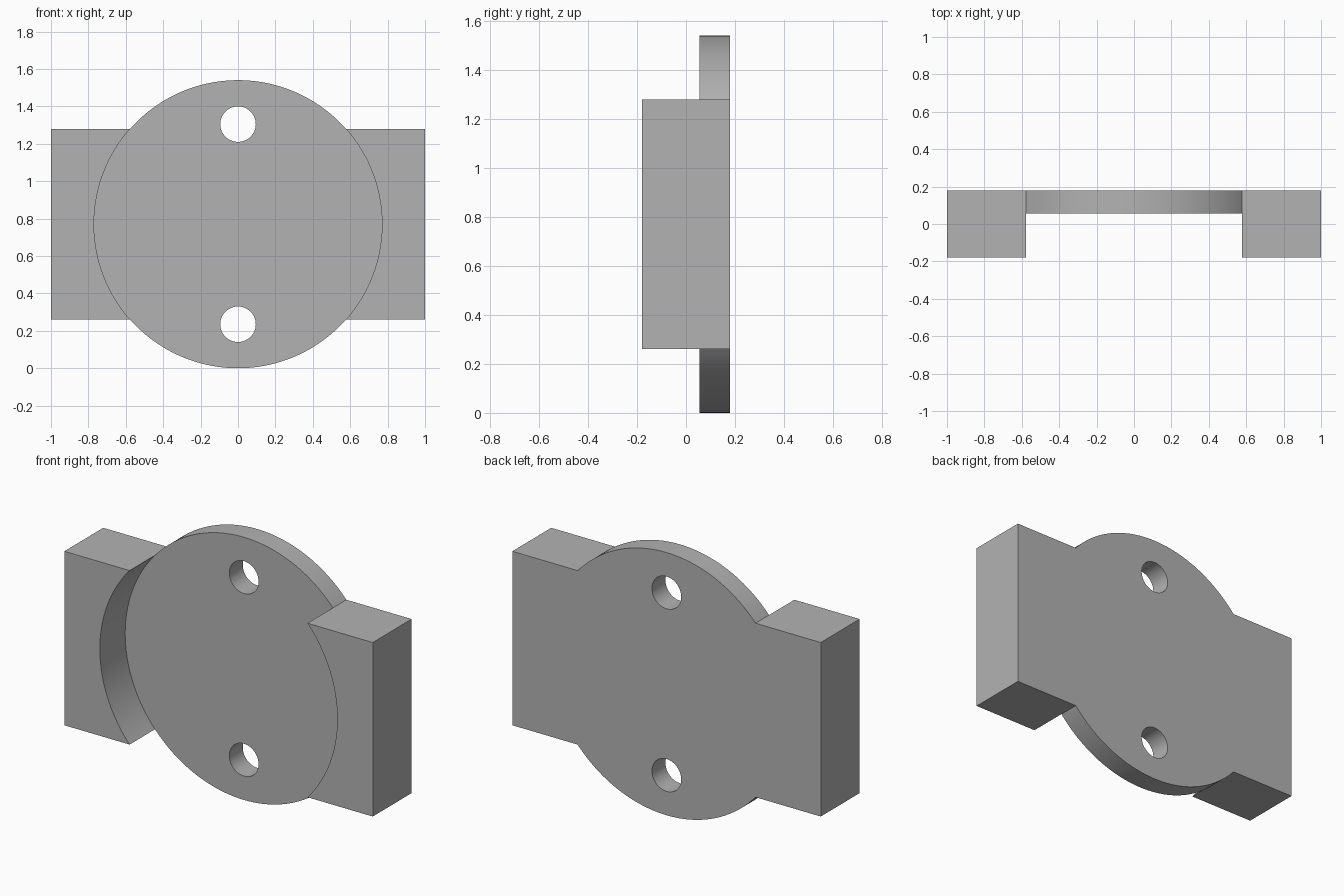
import bpy
import bmesh
from math import sin, cos, pi, asin

cube = bpy.data.objects.get("Cube")
if cube:
    bpy.data.objects.remove(cube, do_unlink=True)

RADIUS = 0.77       # disc, also its centre height
HALF_HEIGHT = 0.51  # side blocks
FRONT, PLATE, BACK = -0.18, 0.055, 0.18
HOLE_RADIUS, HOLE_OFFSET = 0.095, 0.535
STEPS = 48

grey = bpy.data.materials.new("light grey")
grey.use_nodes = True
grey.diffuse_color = (0.45, 0.45, 0.45, 1)
grey.node_tree.nodes["Principled BSDF"].inputs["Base Color"].default_value = grey.diffuse_color

# Mounting plate: thin round disc joined to two thicker side blocks
bm = bmesh.new()
meet = asin(HALF_HEIGHT / RADIUS)


def arc(start, end):
    return [start + (end - start) * i / STEPS for i in range(STEPS + 1)]


def ring(angles, y):
    return [bm.verts.new((RADIUS * cos(a), y, RADIUS + RADIUS * sin(a))) for a in angles]


def strip(a, b):
    for i in range(len(a) - 1):
        bm.faces.new((a[i], a[i + 1], b[i + 1], b[i]))


disc_front, outline = [], []
for turn in (0, pi):
    # Curved inner wall of a block, then the free rim of the disc
    side, rim = arc(turn - meet, turn + meet), arc(turn + meet, turn + pi - meet)
    wall_front, wall_plate = ring(side, FRONT), ring(side, PLATE)
    strip(wall_front, wall_plate)
    rim_plate, rim_back = ring(rim, PLATE), ring(rim, BACK)
    strip(rim_plate, rim_back)
    disc_front += wall_plate + rim_plate

    # Square outer end of the block
    s = 1 if turn == 0 else -1
    low_f, high_f, low_b, high_b = [
        bm.verts.new((s, y, RADIUS + s * h * HALF_HEIGHT))
        for y in (FRONT, BACK) for h in (-1, 1)]
    low_in, = ring(side[:1], BACK)
    bm.faces.new([low_f, high_f] + wall_front[::-1])
    bm.faces.new((low_f, high_f, high_b, low_b))
    bm.faces.new((high_f, high_b, rim_back[0], wall_plate[-1], wall_front[-1]))
    bm.faces.new((low_f, low_b, low_in, wall_plate[0], wall_front[0]))
    outline += [low_in, low_b, high_b] + rim_back

bm.faces.new(disc_front)
bm.faces.new(outline)
bmesh.ops.remove_doubles(bm, verts=bm.verts, dist=0.0001)
bmesh.ops.recalc_face_normals(bm, faces=bm.faces)
mesh = bpy.data.meshes.new("mounting_plate")
bm.to_mesh(mesh)
bm.free()
plate = bpy.data.objects.new("mounting_plate", mesh)
bpy.context.collection.objects.link(plate)
mesh.materials.append(grey)

# Two through holes, above and below the centre
for side in (-1, 1):
    bpy.ops.mesh.primitive_cylinder_add(
        vertices=48, radius=HOLE_RADIUS, depth=1,
        location=(0, 0, RADIUS + side * HOLE_OFFSET), rotation=(pi / 2, 0, 0))
    cutter = bpy.context.object
    cutter.name = "hole_cutter"
    cutter.hide_render = True
    cutter.data.materials.append(grey)
    cut = plate.modifiers.new("hole", 'BOOLEAN')
    cut.operation, cut.solver, cut.object = 'DIFFERENCE', 'EXACT', cutter
    bpy.ops.object.select_all(action='DESELECT')
    plate.select_set(True)
    bpy.context.view_layer.objects.active = plate
    bpy.ops.object.modifier_apply(modifier=cut.name)
    bpy.data.objects.remove(cutter, do_unlink=True)

bpy.ops.object.shade_smooth_by_angle()
